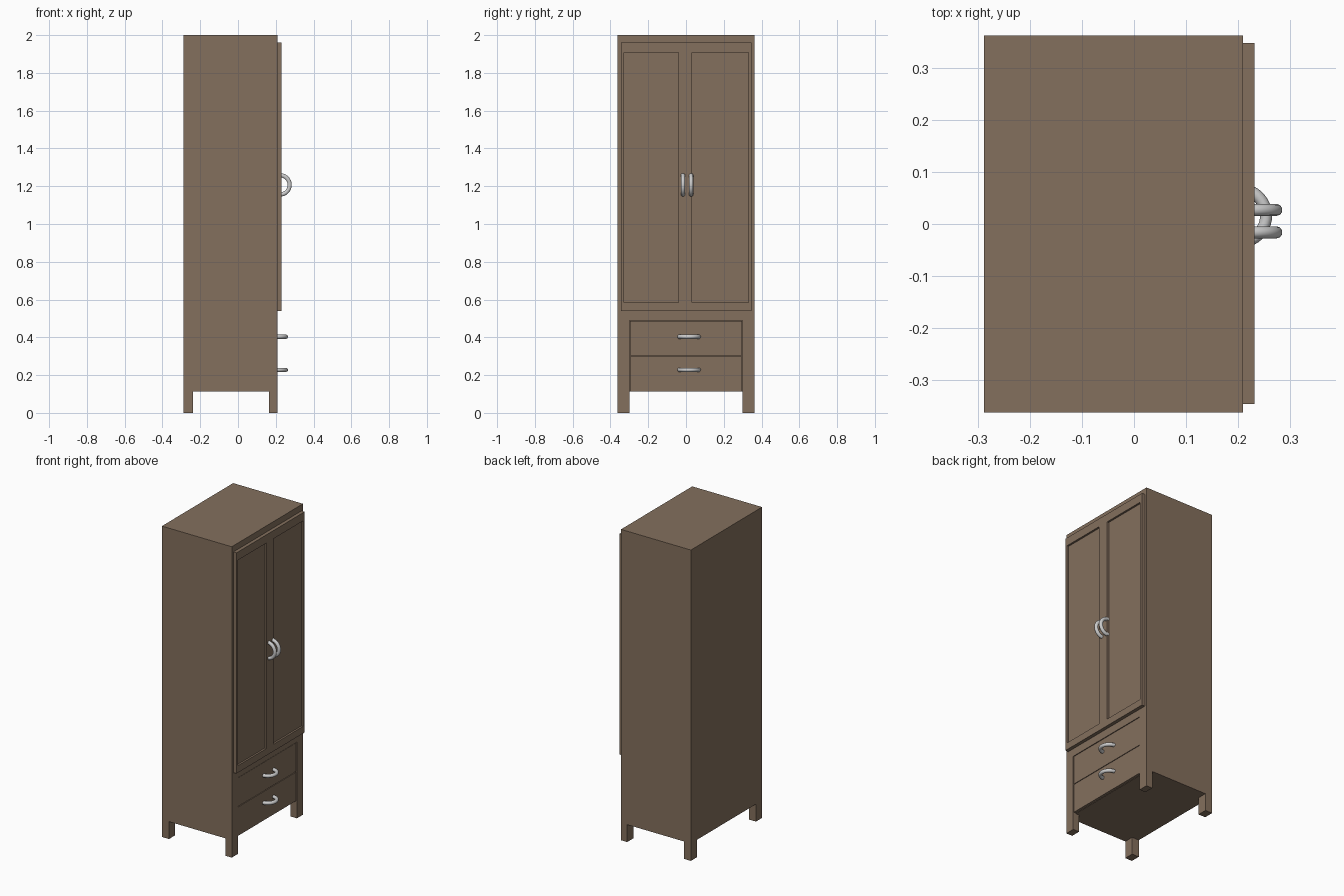
import bpy, bmesh, math
from mathutils import Vector

if "Cube" in bpy.data.objects:
    bpy.data.objects.remove(bpy.data.objects["Cube"])

wood = bpy.data.materials.new("brown_wood")
wood.diffuse_color = (0.23, 0.16, 0.11, 1)
wood.use_nodes = True
wood.node_tree.nodes["Principled BSDF"].inputs["Base Color"].default_value = wood.diffuse_color


def box(name, lo, hi):
    lo, hi = Vector(lo), Vector(hi)
    bm = bmesh.new()
    bmesh.ops.create_cube(bm, size=1)
    for v in bm.verts:
        v.co = Vector(((lo[i] + hi[i]) / 2 + v.co[i] * (hi[i] - lo[i]) for i in range(3)))
    me = bpy.data.meshes.new(name)
    bm.to_mesh(me)
    bm.free()
    ob = bpy.data.objects.new(name, me)
    me.materials.append(wood)
    bpy.context.collection.objects.link(ob)
    return ob


def cut(ob, lo, hi):
    cutter = box("cutter", lo, hi)
    cutter.hide_render = True
    mod = ob.modifiers.new("cut", 'BOOLEAN')
    mod.operation, mod.solver, mod.object = 'DIFFERENCE', 'EXACT', cutter
    bpy.context.view_layer.objects.active = ob
    bpy.ops.object.modifier_apply(modifier=mod.name)
    bpy.data.objects.remove(cutter)


def handle(name, centre, side):
    # bowed pull: half ring, reaching out along +x, ends along `side`
    c, side = Vector(centre), Vector(side)
    cu = bpy.data.curves.new(name, 'CURVE')
    cu.dimensions = '3D'
    cu.bevel_depth, cu.bevel_resolution, cu.use_fill_caps = 0.0115, 3, True
    n = 25
    sp = cu.splines.new('POLY')
    sp.points.add(n - 1)
    for i, p in enumerate(sp.points):
        a = math.radians(-96 + 192 * i / (n - 1))
        p.co = (*(c + 0.051 * (Vector((math.cos(a), 0, 0)) + side * math.sin(a))), 1)
    bpy.context.collection.objects.link(bpy.data.objects.new(name, cu))


# Carcass with four integral corner legs and a drawer opening
body = box("carcass", (-0.288, -0.362, 0), (0.209, 0.362, 2.0))
cut(body, (-0.5, -0.30, -0.1), (0.5, 0.30, 0.112))
cut(body, (-0.238, -0.5, -0.1), (0.165, 0.5, 0.112))
cut(body, (0.19, -0.30, 0.05), (0.5, 0.30, 0.49))

# Two stacked drawers with pulls
for name, z0, z1, zh in (("lower", 0.114, 0.299, 0.228), ("upper", 0.303, 0.487, 0.403)):
    box(name + "_drawer", (0.185, -0.296, z0), (0.207, 0.296, z1))
    handle(name + "_drawer_handle", (0.2025, 0.016, zh), (0, 1, 0))

# Pair of framed doors with recessed panels and pulls
for name, y0, y1, p0, p1, yh in (("left", -0.345, 0, -0.329, -0.04, -0.016),
                                 ("right", 0, 0.347, 0.033, 0.331, 0.027)):
    door = box(name + "_door", (0.208, y0, 0.54), (0.231, y1, 1.96))
    cut(door, (0.219, p0, 0.585), (0.3, p1, 1.907))
    handle(name + "_door_handle", (0.2225, yh, 1.207), (0, 0, 1))
